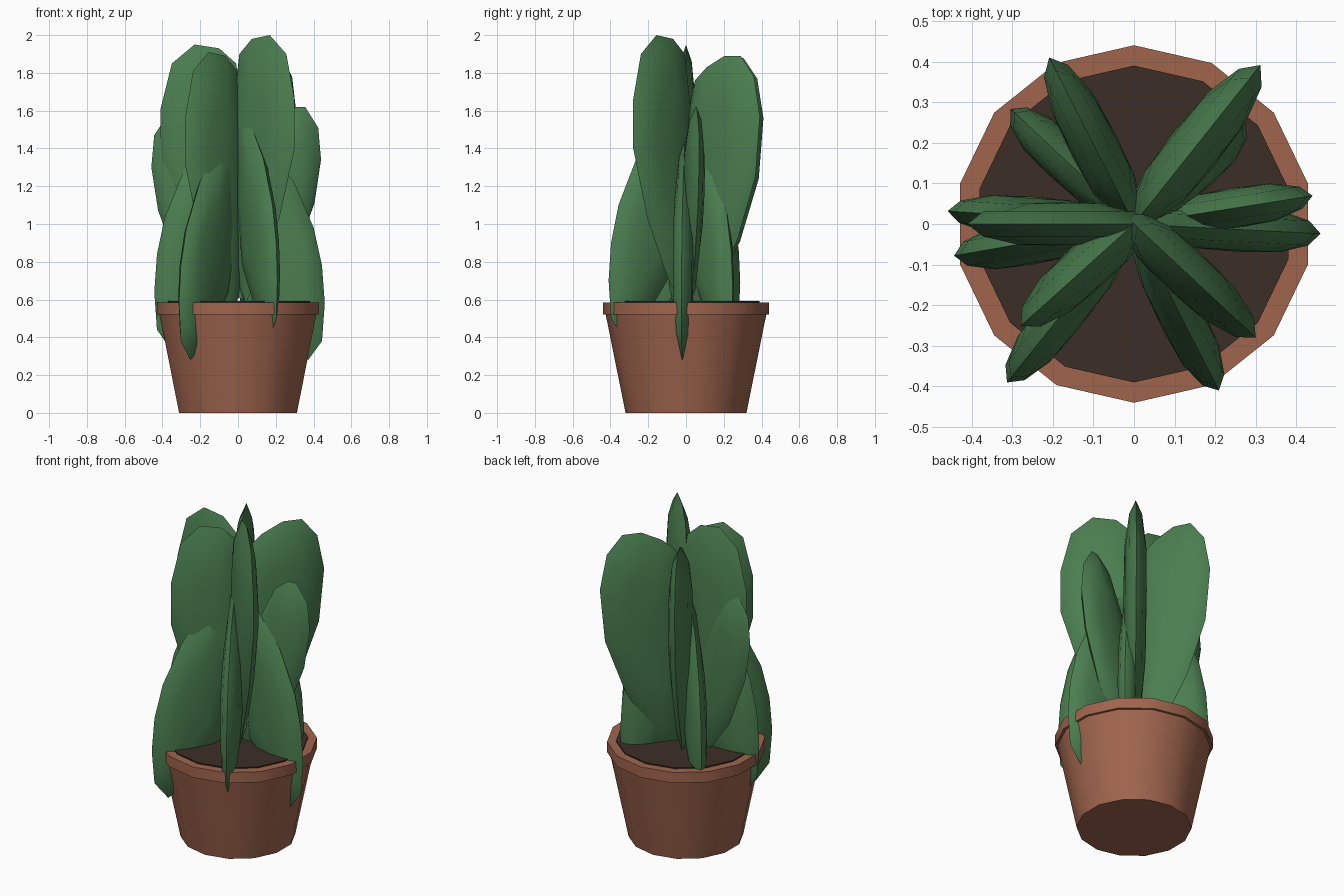
import bpy, bmesh, math
from mathutils import Vector

if "Cube" in bpy.data.objects:
    bpy.data.objects.remove(bpy.data.objects["Cube"])

def material(name, rgb):
    m = bpy.data.materials.new(name)
    m.diffuse_color = (*rgb, 1)
    m.use_nodes = True
    m.node_tree.nodes["Principled BSDF"].inputs["Base Color"].default_value = m.diffuse_color
    return m

GREEN = material("leaf_green", (0.07, 0.21, 0.08))
CLAY = material("clay", (0.35, 0.13, 0.075))
EARTH = material("earth", (0.045, 0.027, 0.02))

def finish(name, bm, mat, angle):
    bmesh.ops.recalc_face_normals(bm, faces=bm.faces)
    me = bpy.data.meshes.new(name)
    bm.to_mesh(me)
    bm.free()
    ob = bpy.data.objects.new(name, me)
    bpy.context.collection.objects.link(ob)
    me.materials.append(mat)
    bpy.ops.object.select_all(action='DESELECT')
    ob.select_set(True)
    bpy.context.view_layer.objects.active = ob
    bpy.ops.object.shade_smooth_by_angle(angle=math.radians(angle))

def bridge(bm, a, b):
    for i in range(len(a)):
        j = (i + 1) % len(a)
        bm.faces.new((a[i], a[j], b[j], b[i]))

# Turned 14-sided parts, closed top and bottom
def lathe(name, profile, mat, sides=14):
    bm = bmesh.new()
    rings = []
    for r, z in profile:
        rings.append([bm.verts.new((r * math.sin(2 * math.pi * i / sides),
                                    r * math.cos(2 * math.pi * i / sides), z))
                      for i in range(sides)])
    for a, b in zip(rings, rings[1:]):
        bridge(bm, a, b)
    bm.faces.new(rings[0])
    bm.faces.new(rings[-1])
    finish(name, bm, mat, 30)

lathe("pot", [(0.32, 0), (0.425, 0.52), (0.44, 0.52), (0.44, 0.585),
              (0.39, 0.585), (0.385, 0.55)], CLAY)
lathe("soil", [(0.38, 0.54), (0.39, 0.592)], EARTH)

# Fleshy leaf: outline in the radial plane, swollen to a lens section
def leaf(name, outline, angle, reach, top, half=0.06):
    r_max = max(p[0] for p in outline)
    z_max = max(p[1] for p in outline)
    pts = [Vector((r * reach / r_max, z + top - z_max)) for r, z in outline]
    mid = sum(pts, Vector((0, 0))) / len(pts)
    ca, sa = math.cos(math.radians(angle)), math.sin(math.radians(angle))
    bm = bmesh.new()

    def vert(p, t):
        return bm.verts.new((p.x * ca - t * sa, p.x * sa + t * ca, p.y))

    edge = [vert(p, 0) for p in pts]
    for side in (1, -1):
        last = edge
        for scale, thick in ((0.85, 0.55), (0.5, 0.92)):
            ring = [vert(mid + (p - mid) * scale, side * half * thick) for p in pts]
            bridge(bm, last, ring)
            last = ring
        tip = vert(mid, side * half)
        for i in range(len(last)):
            bm.faces.new((last[i], last[(i + 1) % len(last)], tip))
    finish(name, bm, GREEN, 50)

UPRIGHT = [(0.01, 1.9), (0.1, 1.98), (0.23, 2.0), (0.35, 1.9), (0.41, 1.66), (0.41, 1.4),
           (0.3, 1.03), (0.16, 0.75), (0.05, 0.57), (-0.02, 0.75), (-0.03, 1.2), (-0.03, 1.65)]
SPREAD = [(0.06, 1.76), (0.14, 1.83), (0.26, 1.89), (0.37, 1.89), (0.46, 1.78), (0.5, 1.57),
          (0.47, 1.25), (0.35, 0.92), (0.15, 0.58), (0.02, 0.58), (-0.01, 1.1), (0.01, 1.55)]
MIDDLE = [(0.23, 1.55), (0.31, 1.61), (0.36, 1.61), (0.43, 1.5), (0.445, 1.33), (0.41, 1.1),
          (0.3, 0.8), (0.12, 0.55), (0.0, 0.6), (0.02, 0.95), (0.12, 1.32)]
LOW = [(0.04, 1.5), (0.15, 1.43), (0.3, 1.25), (0.41, 1.0), (0.455, 0.8), (0.47, 0.6),
       (0.455, 0.4), (0.38, 0.3), (0.25, 0.4), (0.08, 0.65), (0.0, 1.1)]

# Inner leaves
leaf("upright_leaf_1", UPRIGHT, -43, 0.41, 2.0)
leaf("upright_leaf_2", UPRIGHT, 180, 0.41, 1.95, 0.055)
leaf("upright_leaf_3", UPRIGHT, 222, 0.375, 1.91)
leaf("spread_leaf_1", SPREAD, 51.5, 0.5, 1.89, 0.065)
leaf("spread_leaf_2", SPREAD, 117, 0.46, 1.88)
leaf("middle_leaf_1", MIDDLE, 9, 0.445, 1.62, 0.05)
leaf("middle_leaf_2", MIDDLE, 176, 0.46, 1.58, 0.05)

# Outer drooping leaves: angle, reach, top height
for i, (a, r, t) in enumerate([(42, 0.37, 1.55), (137, 0.415, 1.55), (190, 0.45, 1.54),
                               (231.3, 0.5, 1.48), (-63, 0.46, 1.6), (-3, 0.46, 1.48)]):
    leaf(f"outer_leaf_{i + 1}", LOW, a, r, t, 0.055)
